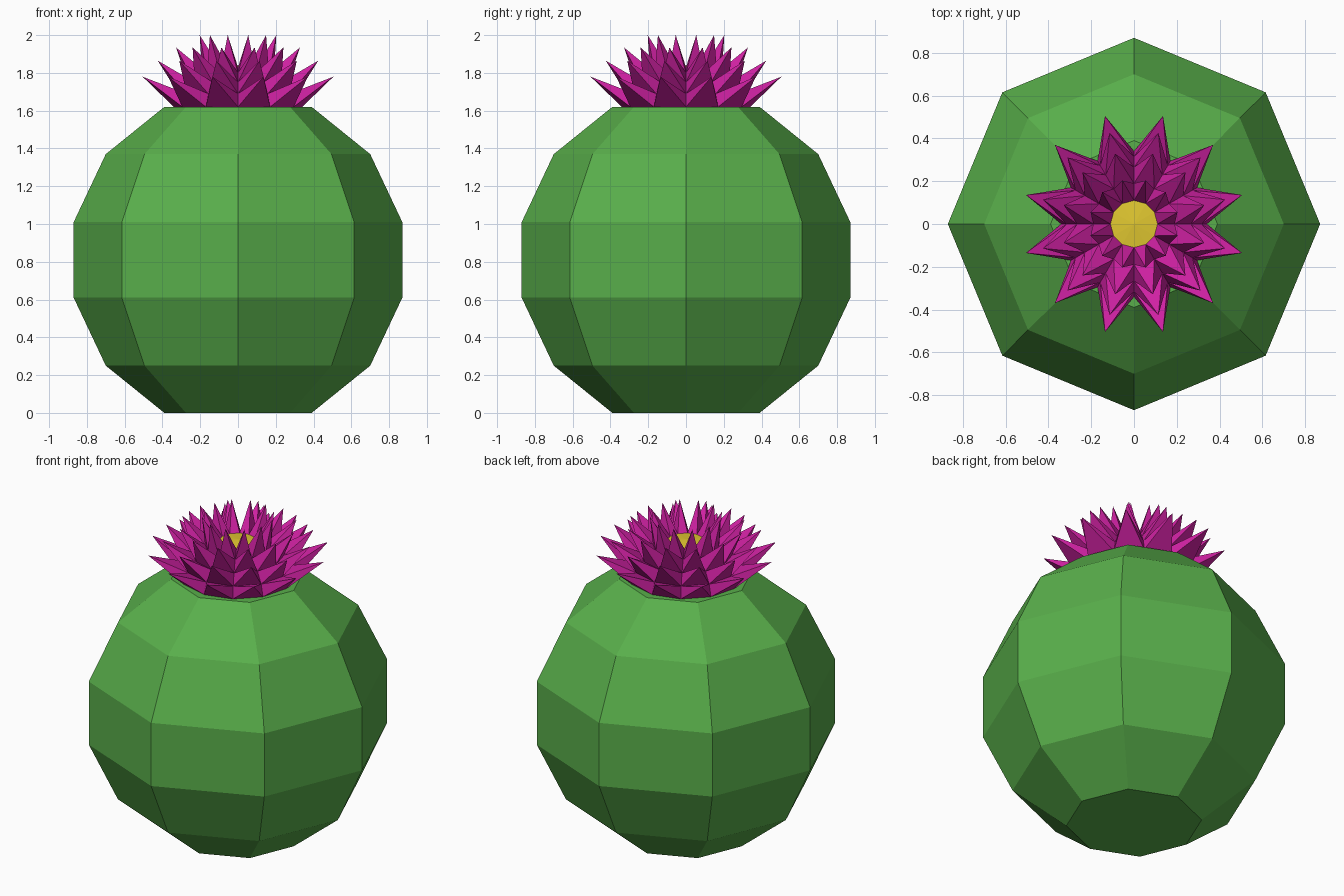
import bpy, bmesh
from math import sin, cos, pi

if "Cube" in bpy.data.objects:
    bpy.data.objects.remove(bpy.data.objects["Cube"])


def material(name, rgb):
    m = bpy.data.materials.new(name)
    m.diffuse_color = (*rgb, 1)
    m.use_nodes = True
    m.node_tree.nodes["Principled BSDF"].inputs["Base Color"].default_value = m.diffuse_color
    return m


def make_object(name, bm, mat):
    bmesh.ops.recalc_face_normals(bm, faces=bm.faces)
    me = bpy.data.meshes.new(name)
    bm.to_mesh(me)
    bm.free()
    me.materials.append(mat)
    ob = bpy.data.objects.new(name, me)
    bpy.context.collection.objects.link(ob)
    return ob


def ring(bm, r, z, n):
    return [bm.verts.new((r * cos(2 * pi * i / n), r * sin(2 * pi * i / n), z))
            for i in range(n)]


def bands(a, b):
    n = len(a)
    for i in range(n):
        j = (i + 1) % n
        yield a[i], a[j], b[j], b[i]


green = material("cactus_green", (0.10, 0.43, 0.07))
magenta = material("petal_magenta", (0.62, 0.015, 0.36))
yellow = material("flower_yellow", (0.76, 0.58, 0.03))

# Round eight-sided body with flat top and bottom
bm = bmesh.new()
profile = [(0.39, 0), (0.70, 0.25), (0.87, 0.61),
           (0.87, 1.01), (0.70, 1.37), (0.39, 1.62)]
rings = [ring(bm, r, z, 8) for r, z in profile]
for a, b in zip(rings, rings[1:]):
    for quad in bands(a, b):
        bm.faces.new(quad)
bm.faces.new(rings[0][::-1])
bm.faces.new(rings[-1])
make_object("cactus_body", bm, green)

# Flower: low dome whose every panel is pulled out into a pointed petal
N = 12
dome = [(0.34, 1.62), (0.315, 1.69), (0.265, 1.75), (0.19, 1.80), (0.11, 1.83)]
tips = [(0.523, 1.78), (0.44, 1.865), (0.34, 1.935), (0.21, 2.0)]
bm = bmesh.new()
rings = [ring(bm, r, z, N) for r, z in dome]
for a, b, (r, z) in zip(rings, rings[1:], tips):
    for i, quad in enumerate(bands(a, b)):
        t = 2 * pi * (i + 0.5) / N
        tip = bm.verts.new((r * cos(t), r * sin(t), z))
        for k in range(4):
            bm.faces.new((quad[k], quad[(k + 1) % 4], tip))
bm.faces.new(rings[0][::-1])
make_object("flower_petals", bm, magenta)

# Yellow flower centre, a very shallow cone closing the dome
bm = bmesh.new()
rim = ring(bm, 0.11, 1.83, N)
peak = bm.verts.new((0, 0, 1.84))
for i in range(N):
    bm.faces.new((rim[i], rim[(i + 1) % N], peak))
make_object("flower_centre", bm, yellow)
